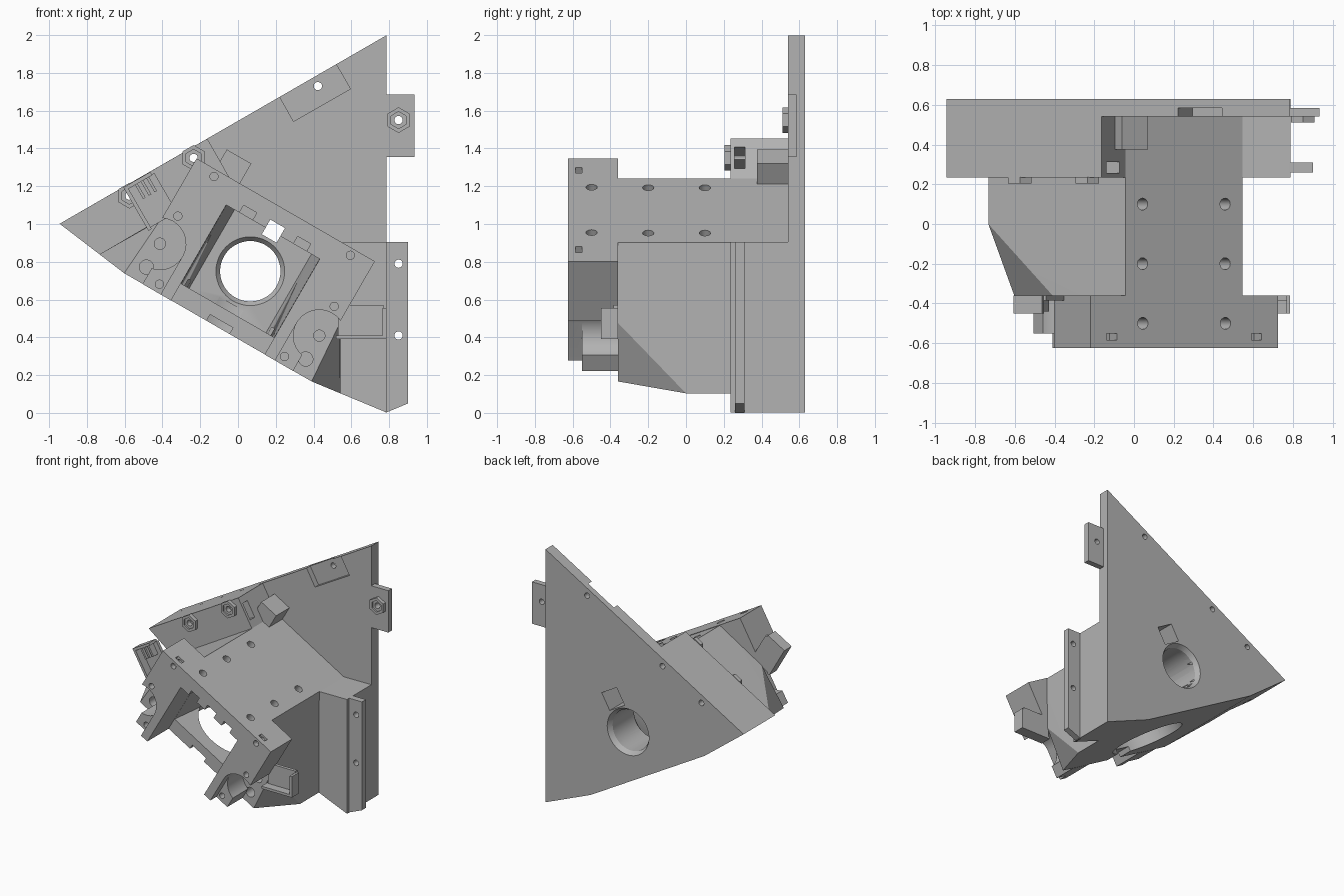
import bpy, bmesh, math
from mathutils import Vector

old = bpy.data.objects.get("Cube")
if old:
    bpy.data.objects.remove(old)

grey = bpy.data.materials.new("plain_grey")
grey.use_nodes = True
grey.diffuse_color = (0.45, 0.45, 0.45, 1)
grey.node_tree.nodes["Principled BSDF"].inputs["Base Color"].default_value = (0.45, 0.45, 0.45, 1)

# Tilted frame: u runs across the lens axis, v runs up, origin at the lens centre
C = Vector((0.065, 0, 0.75))
COS, SIN = math.cos(math.pi / 6), 0.5
parts, cutters = [], []


def place(u, y, v):
    return C + Vector((u * COS + v * SIN, y, v * COS - u * SIN))


def local(x, z):
    dx, dz = x - C.x, z - C.z
    return (dx * COS - dz * SIN, dx * SIN + dz * COS)


def flip(pts, s):
    return [(s * u, v) for u, v in pts]


def finish(name, bm, cutter=False):
    bmesh.ops.recalc_face_normals(bm, faces=bm.faces)
    me = bpy.data.meshes.new(name)
    bm.to_mesh(me)
    bm.free()
    me.materials.append(grey)
    ob = bpy.data.objects.new(name, me)
    bpy.context.collection.objects.link(ob)
    ob.hide_render = cutter
    (cutters if cutter else parts).append(ob)
    return ob


def prism(name, pts, a, b, axis="y", end=None, cutter=False):
    """Extrude an outline from a to b; end is an optional outline at b."""
    bm = bmesh.new()
    rings = []
    for ring, d in ((pts, a), (end or pts, b)):
        rings.append([bm.verts.new(place(p, d, q) if axis == "y" else place(p, q, d)) for p, q in ring])
    n = len(pts)
    bm.faces.new(rings[0])
    bm.faces.new(rings[1])
    for i in range(n):
        j = (i + 1) % n
        bm.faces.new((rings[0][i], rings[0][j], rings[1][j], rings[1][i]))
    return finish(name, bm, cutter)


def hull(name, layers):
    bm = bmesh.new()
    for y, pts in layers:
        for u, v in pts:
            bm.verts.new(place(u, y, v))
    bmesh.ops.convex_hull(bm, input=bm.verts)
    bmesh.ops.dissolve_limit(bm, angle_limit=0.01, verts=bm.verts, edges=bm.edges)
    return finish(name, bm)


def rect(u0, u1, v0, v1):
    return [(u0, v0), (u1, v0), (u1, v1), (u0, v1)]


def world_rect(x0, x1, z0, z1):
    return [local(x, z) for x, z in rect(x0, x1, z0, z1)]


def circle(u, v, r, n=16):
    return [(u + r * math.cos(2 * math.pi * i / n), v + r * math.sin(2 * math.pi * i / n)) for i in range(n)]


def cut(targets, pts, a, b, axis="y", end=None):
    tool = prism("cutter", pts, a, b, axis, end, True)
    for ob in targets:
        m = ob.modifiers.new("cut", "BOOLEAN")
        m.operation = "DIFFERENCE"
        m.solver = "EXACT"
        m.object = tool


# Triangular back plate
half = [(1.0, -0.287), (0.573, -0.343)]
plate = prism("back_plate", [(0, 1.4425)] + half + flip(half[::-1], -1), 0.54, 0.63)

# Body with chamfered lower front corners
front = [(0.34, 0.372), (0.548, 0.0), (0.55, -0.305), (0.573, -0.343)]
rear = [(0.34, 0.372), (0.736, -0.3216), (0.573, -0.343)]
body = hull("body", [(-0.36, front + flip(front, -1)), (0.0, rear + flip(rear, -1)),
                     (0.54, rear + flip(rear, -1))])

# Thick side blocks against the plate
side = [(0.34, 0.372), (0.548, 0.494), (1.0, -0.287), (0.736, -0.3216)]
right_block = prism("left_side_block", side, 0.235, 0.54)
left_block = prism("right_side_block", flip(side, -1), 0.235, 0.54)
box = prism("corner_box", rect(-0.43, -0.28, 0.36, 0.496), 0.375, 0.54)

# Front frame with two legs
leg = [(0.545, 0.375), (0.545, -0.1), (0.46, -0.1), (0.46, -0.344), (0.286, -0.344), (0.286, 0.24)]
frame = prism("front_frame", leg + flip(leg[::-1], -1), -0.625, -0.36)

# Mounting flange and upper tab on the straight edge
flange = prism("flange", [local(*p) for p in ((0.78, 0.0), (0.9, 0.05), (0.9, 0.905), (0.78, 0.905))], 0.26, 0.31)
tab = prism("upper_tab", world_rect(0.78, 0.935, 1.355, 1.685), 0.54, 0.585)
for z in (0.41, 0.79):
    cut([flange], circle(*local(0.85, z), 0.022), 0.2, 0.4)
cut([tab], circle(*local(0.85, 1.55), 0.022), 0.5, 0.7)

# Matching groove and recess on the sloping edge
edge = [(-1.02, -0.42), (-0.44, 0.58), (-0.39, 0.404), (-0.886, -0.353)]
cut([left_block], edge, 0.257, 0.313)
cut([plate], [local(*p) for p in ((0.22, 1.675), (0.294, 1.543), (0.595, 1.715), (0.52, 1.845))], 0.5, 0.585)
cut([plate], circle(*local(0.423, 1.73), 0.022), 0.5, 0.7)

# Hexagonal nuts and their bolt holes
for name, x, z, y in (("tab_nut", 0.85, 1.55, 0.512), ("upper_nut", -0.235, 1.35, 0.205),
                      ("lower_nut", -0.575, 1.15, 0.205)):
    p = local(x, z)
    nut = prism(name, circle(*p, 0.068, 6), y, y + 0.032)
    cut([nut], circle(*p, 0.045, 6), y - 0.05, y + 0.012)
    cut([nut], circle(*p, 0.022), y - 0.05, y + 0.1)
    if x < 0:
        cut([plate, left_block], circle(*p, 0.022), 0.1, 0.7)

# Camera cavity, lens hole with flared rims, and cable passage
cut([body], rect(-0.286, 0.286, -0.24, 0.24), -0.37, 0.3, end=rect(-0.235, 0.235, -0.24, 0.24))
cut([body, plate], circle(0, 0, 0.16, 48), 0.25, 0.7)
cut([body], circle(0, 0, 0.19, 48), 0.29, 0.33, end=circle(0, 0, 0.158, 48))
cut([plate], circle(0, 0, 0.158, 48), 0.59, 0.635, end=circle(0, 0, 0.185, 48))
cut([body, plate], rect(-0.075, 0.075, 0.19, 0.33), 0.33, 0.7)
cut([body, frame], rect(-0.045, 0.045, 0.2, 0.29), -0.7, 0.4)
for u in (-0.165, 0.165):
    cut([body, frame], rect(u - 0.04, u + 0.04, 0.2, 0.285), -0.7, -0.2)

# Opening and notch in the floor
cut([body], circle(0, 0.03, 0.28, 48), -0.42, -0.2, axis="v")
cut([body], rect(-0.07, 0.07, -0.4, -0.305), -0.4, -0.22)

for s, word in ((1, "left"), (-1, "right")):
    # Rounded leg cutouts and stepped leg fronts
    cut([frame], circle(s * 0.487, -0.113, 0.137, 40), -0.7, -0.3)
    cut([frame], flip(rect(0.35, 0.7, -0.4, -0.113), s), -0.7, -0.55)
    # Screw holes facing forward
    for u, v, r in ((0.417, 0.338, 0.022), (0.478, 0.061, 0.022), (0.382, -0.3, 0.022)):
        cut([frame], circle(s * u, v, r), -0.7, -0.42)
    for v, r in ((-0.113, 0.03), (-0.256, 0.038)):
        cut([body], circle(s * 0.487, v, r), -0.4, -0.26)
    # Screw holes and nut slots in the upper face
    for y in (-0.5, -0.2, 0.1):
        cut([frame if y < -0.4 else body], circle(s * 0.24, y, 0.03), 0.26, 0.5, axis="v")
    cut([frame], flip(rect(0.39, 0.45, -0.585, -0.55), s), 0.3, 0.5, axis="v")
    # Small side bracket
    prism(word + "_bracket_floor", flip(world_rect(0.52, 0.785, 0.39, 0.41), s), -0.45, -0.36)
    prism(word + "_bracket_back", flip(world_rect(0.53, 0.77, 0.4, 0.57), s), -0.385, -0.36)
    prism(word + "_bracket_wall", flip(world_rect(0.765, 0.785, 0.4, 0.555), s), -0.45, -0.36)

# Comb of fins on the right bracket
for i in range(3):
    z = 0.45 + 0.035 * i
    prism("fin_%d" % (i + 1), flip(world_rect(0.68, 0.77, z, z + 0.015), -1), -0.44, -0.38)

# Bake the cuts, drop the cutters, and smooth the round surfaces
dg = bpy.context.evaluated_depsgraph_get()
baked = [(ob, bpy.data.meshes.new_from_object(ob.evaluated_get(dg))) for ob in parts]
for ob, me in baked:
    ob.modifiers.clear()
    ob.data = me
for tool in cutters:
    bpy.data.objects.remove(tool)
for ob in bpy.context.view_layer.objects:
    ob.select_set(ob in parts)
bpy.context.view_layer.objects.active = body
bpy.ops.object.shade_smooth_by_angle(angle=math.radians(30))
